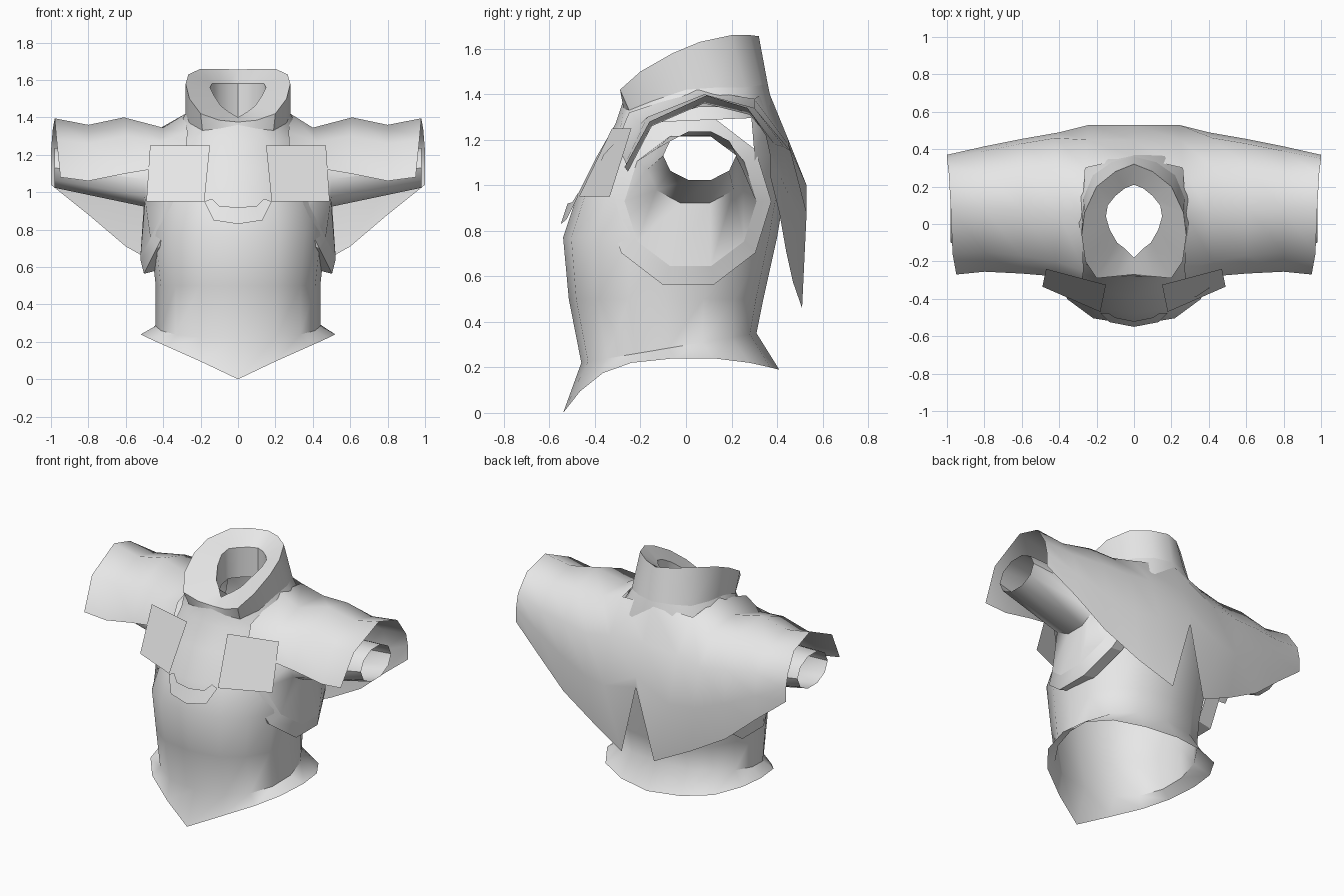
import bpy, math

if "Cube" in bpy.data.objects:
    bpy.data.objects.remove(bpy.data.objects["Cube"])

cloth = bpy.data.materials.new("light_grey_cloth")
cloth.diffuse_color = (0.8, 0.8, 0.8, 1)
cloth.use_nodes = True
cloth.node_tree.nodes["Principled BSDF"].inputs["Base Color"].default_value = cloth.diffuse_color


def make(name, verts, faces, angle=40):
    me = bpy.data.meshes.new(name)
    me.from_pydata(verts, [], faces)
    me.materials.append(cloth)
    ob = bpy.data.objects.new(name, me)
    bpy.context.collection.objects.link(ob)
    bpy.ops.object.select_all(action='DESELECT')
    ob.select_set(True)
    bpy.context.view_layer.objects.active = ob
    bpy.ops.object.shade_smooth_by_angle(angle=math.radians(angle))
    return ob


def loft(name, rings, keep=lambda c: True, angle=40):
    """Skin closed rings of equal length, keeping faces whose centre passes."""
    n = len(rings[0])
    verts = [p for r in rings for p in r]
    faces = []
    for i in range(len(rings) - 1):
        for j in range(n):
            k = (j + 1) % n
            f = (i * n + j, i * n + k, (i + 1) * n + k, (i + 1) * n + j)
            c = [sum(verts[q][a] for q in f) / 4 for a in range(3)]
            if keep(c):
                faces.append(f)
    return make(name, verts, faces, angle)


def full(half):
    """Complete a front-to-back half ring by mirroring in x."""
    return half + [(-x, y, z) for x, y, z in half[-2:0:-1]]


def body_ring(zf, zb, yf, yb, hw):
    half = []
    for k in range(9):
        t = math.pi * k / 8
        m = (1 - math.cos(t)) / 2
        half.append((hw * max(0, math.sin(t)) ** 0.8 if 0 < k < 8 else 0,
                     yf + (yb - yf) * m, zf + (zb - zf) * m))
    return full(half)


# Torso: pointed hem, waist, chest, open at the arms
hem = full([(0, -.54, 0), (.2, -.465, .095), (.38, -.365, .175), (.48, -.24, .22),
            (.52, -.05, .24), (.5, .12, .24), (.4, .28, .22), (.22, .37, .2), (0, .41, .19)])
neck_base = full([(0, -.28, 1.36), (.1, -.275, 1.34), (.19, -.25, 1.33), (.26, -.15, 1.37),
                  (.28, 0, 1.42), (.27, .14, 1.43), (.22, .26, 1.43), (.12, .33, 1.44), (0, .36, 1.44)])
body = [body_ring(*r) for r in (
    (.22, .35, -.46, .31, .44), (.5, .5, -.515, .34, .44), (.77, .77, -.54, .40, .47),
    (.95, .95, -.48, .43, .43), (1.13, 1.13, -.39, .42, .41), (1.27, 1.3, -.31, .39, .36))]


def not_armhole(c):
    return not (abs(c[0]) > .3 and .7 < c[2] < 1.25 and abs(c[1] - .02) < .27)


loft("torso", [hem] + body + [neck_base], not_armhole, 50)

# Collar: sloping rim folding into a narrow neck tube
rim = full([(0, -.27, 1.375), (.1, -.28, 1.385), (.2, -.29, 1.42), (.26, -.2, 1.5),
            (.28, -.06, 1.58), (.265, .06, 1.63), (.2, .2, 1.66), (.1, .28, 1.66), (0, .32, 1.655)])
inner = full([(0, -.18, 1.40), (.05, -.13, 1.43), (.09, -.1, 1.46), (.13, -.03, 1.52),
              (.15, .04, 1.56), (.14, .1, 1.58), (.1, .15, 1.58), (.05, .19, 1.58), (0, .21, 1.58)])
tube = [(x, y, z - .2) for x, y, z in inner]
loft("collar", [neck_base, rim, inner, tube], angle=35)

# Cape: columns from arm end to spine, rows from front edge over the arm to back edge
columns = [
    [(.95, -.27, 1.08), (.97, -.16, 1.28), (.98, .09, 1.395), (.99, .27, 1.34),
     (1, .35, 1.22), (1, .37, 1.13), (1, .37, 1.04)],
    [(.8, -.255, 1.06), (.8, -.15, 1.26), (.8, .08, 1.36), (.8, .28, 1.31),
     (.8, .39, 1.18), (.8, .415, 1.04), (.8, .41, .88)],
    [(.6, -.265, 1.1), (.6, -.17, 1.3), (.61, .08, 1.4), (.6, .3, 1.34),
     (.6, .43, 1.17), (.6, .455, .95), (.6, .44, .71)],
    [(.42, -.28, 1.13), (.42, -.2, 1.27), (.4, .06, 1.345), (.42, .3, 1.34),
     (.42, .46, 1.15), (.40, .49, .88), (.36, .47, .575)],
    [(.28, -.32, 1.15), (.27, -.25, 1.32), (.28, .05, 1.42), (.26, .3, 1.38),
     (.25, .45, 1.18), (.24, .53, .88), (.12, .51, .46)]]
spine = [(0, .36, 1.42), (0, .45, 1.2), (0, .53, 1.0), (0, .53, .93)]
verts, faces = [], []
for s in (1, -1):
    b = len(verts)
    verts += [(s * x, y, z) for col in columns for x, y, z in col]
    for c in range(4):
        for r in range(6):
            q = b + c * 7 + r
            faces.append((q, q + 1, q + 8, q + 7)[::s])
b = len(verts)
verts += spine
for side, s in ((0, 1), (35, -1)):
    for r in range(3):
        q = side + 28 + 3 + r
        faces.append((q, q + 1, b + r + 1, b + r)[::s])
make("cape", verts, faces, 50)


# Armhole bands and sleeves
def oval(cy, cz, ry, rz, fx, s, n=10):
    pts = []
    for k in range(n):
        t = 2 * math.pi * (k + .5) / n - math.pi / 2
        y, z = cy + ry * math.cos(t), cz + rz * math.sin(t)
        pts.append((s * fx(z), y, z))
    return pts


def slope(offset):
    return lambda z: max(.33, .54 - .5 * (z - .57)) + offset


for s, side in ((1, "right"), (-1, "left")):
    band_in = oval(.01, .93, .35, .36, slope(-.12), s)
    band_out = oval(.01, .93, .365, .385, slope(-.04), s)
    band_lip = oval(.02, .93, .29, .30, slope(.02), s)
    elbow = oval(.04, 1.07, .21, .155, lambda z: .5, s)
    cuff = oval(.06, 1.13, .16, .112, lambda z: .98, s)
    loft(side + "_armhole_band", [band_in, band_out, band_lip], angle=30)
    loft(side + "_sleeve", [band_lip, elbow, cuff], angle=45)

# Chest plates
plate = [(.47, -.24, 1.25), (.15, -.325, 1.25), (.18, -.47, .95), (.49, -.335, .95)]
for s, side in ((1, "right"), (-1, "left")):
    make(side + "_chest_plate", [(s * x, y, z) for x, y, z in plate], [(0, 1, 2, 3)[::s]])


# Thin six-sided badge lying on one plate
def on_plate(u, v, off):
    a, b2, c, d = plate
    return tuple((a[i] * u + b2[i] * (1 - u)) * v + (d[i] * u + c[i] * (1 - u)) * (1 - v)
                 - (off if i == 1 else 0) for i in range(3))


hexa = [on_plate(.5 + .28 * math.cos(math.pi * (k + .5) / 3),
                 .47 + .3 * math.sin(math.pi * (k + .5) / 3), .008) for k in range(6)]
make("badge", hexa, [tuple(range(6))])

# Band joining the two plates
low = [(.18, -.475, .95), (.13, -.525, .85), (0, -.55, .83)]
top = [(.14, -.475, .965), (.1, -.50, .925), (0, -.52, .92)]
low += [(-x, y, z) for x, y, z in low[1::-1]]
top += [(-x, y, z) for x, y, z in top[1::-1]]
make("chest_band", low + top, [(i + 1, i, i + 5, i + 6) for i in range(4)])
